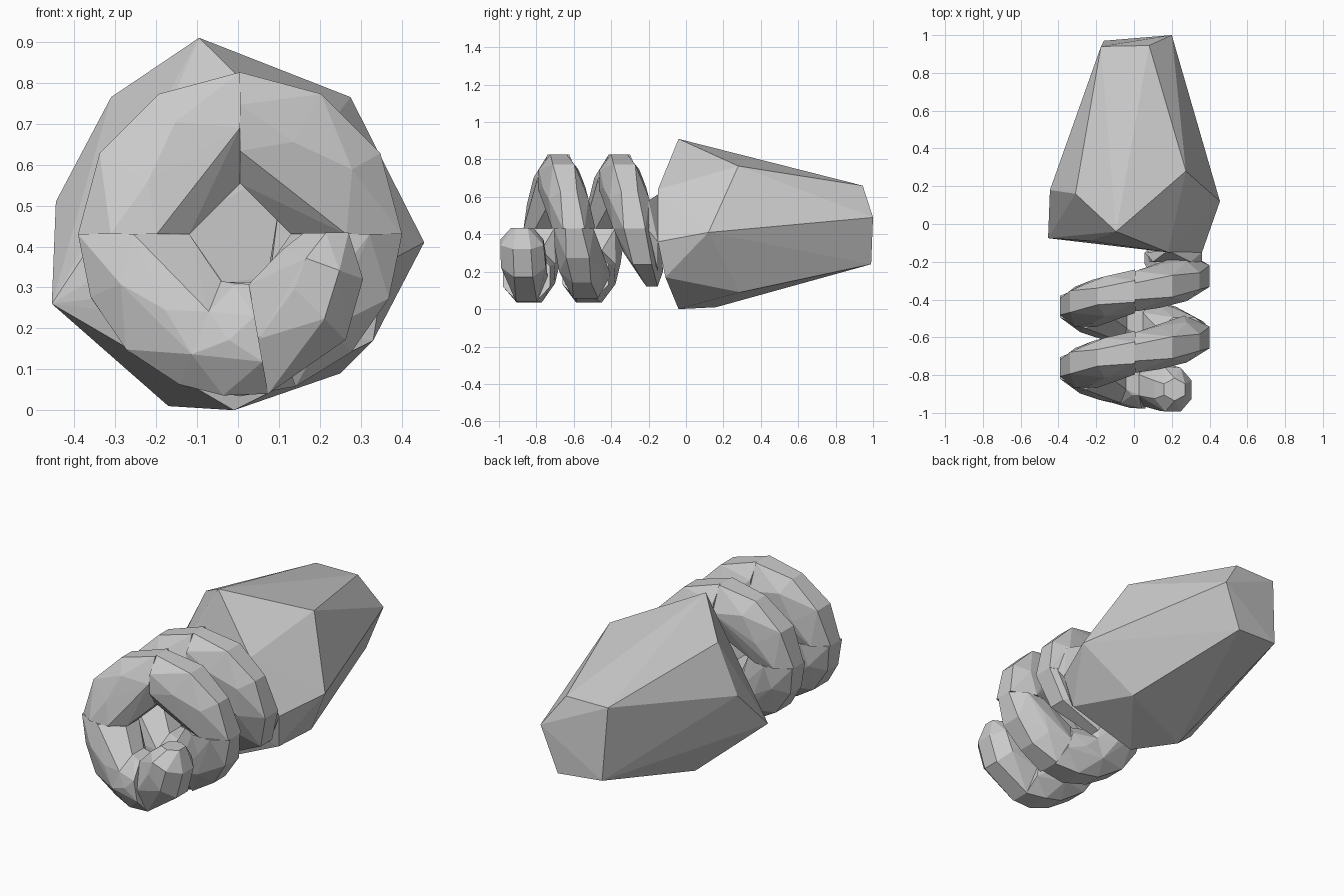
import bpy, bmesh
from math import sin, cos, radians, pi

if "Cube" in bpy.data.objects:
    bpy.data.objects.remove(bpy.data.objects["Cube"])


def hull(name, points):
    """Faceted convex solid wrapped around a set of points."""
    bm = bmesh.new()
    for p in points:
        bm.verts.new(p)
    res = bmesh.ops.convex_hull(bm, input=bm.verts[:])
    junk = {g for g in res["geom_interior"] + res["geom_unused"]
            if isinstance(g, bmesh.types.BMVert)}
    bmesh.ops.delete(bm, geom=list(junk), context='VERTS')
    bmesh.ops.recalc_face_normals(bm, faces=bm.faces[:])
    mesh = bpy.data.meshes.new(name)
    bm.to_mesh(mesh)
    bm.free()
    obj = bpy.data.objects.new(name, mesh)
    bpy.context.collection.objects.link(obj)
    return obj


# Tapered faceted body
hull("body", [
    (-0.095, -0.04, 0.91), (0.275, 0.28, 0.765), (0.455, 0.12, 0.41),
    (-0.31, 0.16, 0.765), (-0.445, 0.18, 0.51), (-0.455, -0.075, 0.26),
    (-0.17, 0.16, 0.01), (-0.01, -0.04, 0.0), (0.25, 0.29, 0.09),
    (0.33, -0.11, 0.17), (0.36, -0.15, 0.36), (0.18, -0.15, 0.64),
    (-0.23, -0.09, 0.60),
    (-0.175, 0.94, 0.66), (0.08, 0.945, 0.66), (0.20, 1.0, 0.49),
    (0.10, 0.99, 0.24), (-0.16, 0.97, 0.26)])


def ring(turn, centre_r=0.26, half_r=0.136, half_y=0.112, sides=6, shift=0.0):
    """Cross-section of the coil at a turn angle (degrees, from the free tip)."""
    a = radians(-turn)
    y = -0.925 + 0.325 * turn / 360 + shift
    pts = []
    for i in range(sides):
        b = 2 * pi * (i + 0.5) / sides
        r = centre_r + half_r * cos(b) / cos(pi / sides)
        pts.append((r * cos(a) + 0.005, y + half_y * sin(b), 0.43 + r * sin(a)))
    return pts


# Rounded free tip of the coil, bulkier than the rest
hull("coil_tip", ring(-1, 0.21, 0.055, 0.06, shift=0.05)
     + ring(20, 0.215, 0.105, 0.125, 8, 0.03)
     + ring(45, 0.24, 0.125, 0.13, 8, 0.015) + ring(80))

# Coil built from short convex segments
stops = [80, 112, 180, 270, 360, 430, 470, 540, 630, 720]
for n, (a, b) in enumerate(zip(stops, stops[1:])):
    steps = 3 if b - a > 60 else 2
    pts = []
    for k in range(steps + 1):
        t = a + (b - a) * k / steps
        low = max(0.0, sin(radians(t)))     # fuller along the underside
        pts += ring(t, half_y=0.115 + 0.02 * low, sides=6 if k % 2 else 8)
    hull("coil_segment_%02d" % n, pts)

# Narrowing root where the coil enters the body
hull("coil_root", ring(720) + ring(750, 0.26, 0.125, 0.10, shift=0.015)
     + ring(790, 0.24, 0.09, 0.06, shift=0.03))
hull("coil_root_inner", [(0.08, -0.20, 0.34), (0.06, -0.15, 0.25),
     (0.36, -0.20, 0.42), (0.36, -0.15, 0.36), (0.10, -0.20, 0.50),
     (0.18, -0.14, 0.62), (0.30, -0.20, 0.58), (0.30, -0.15, 0.2)])
